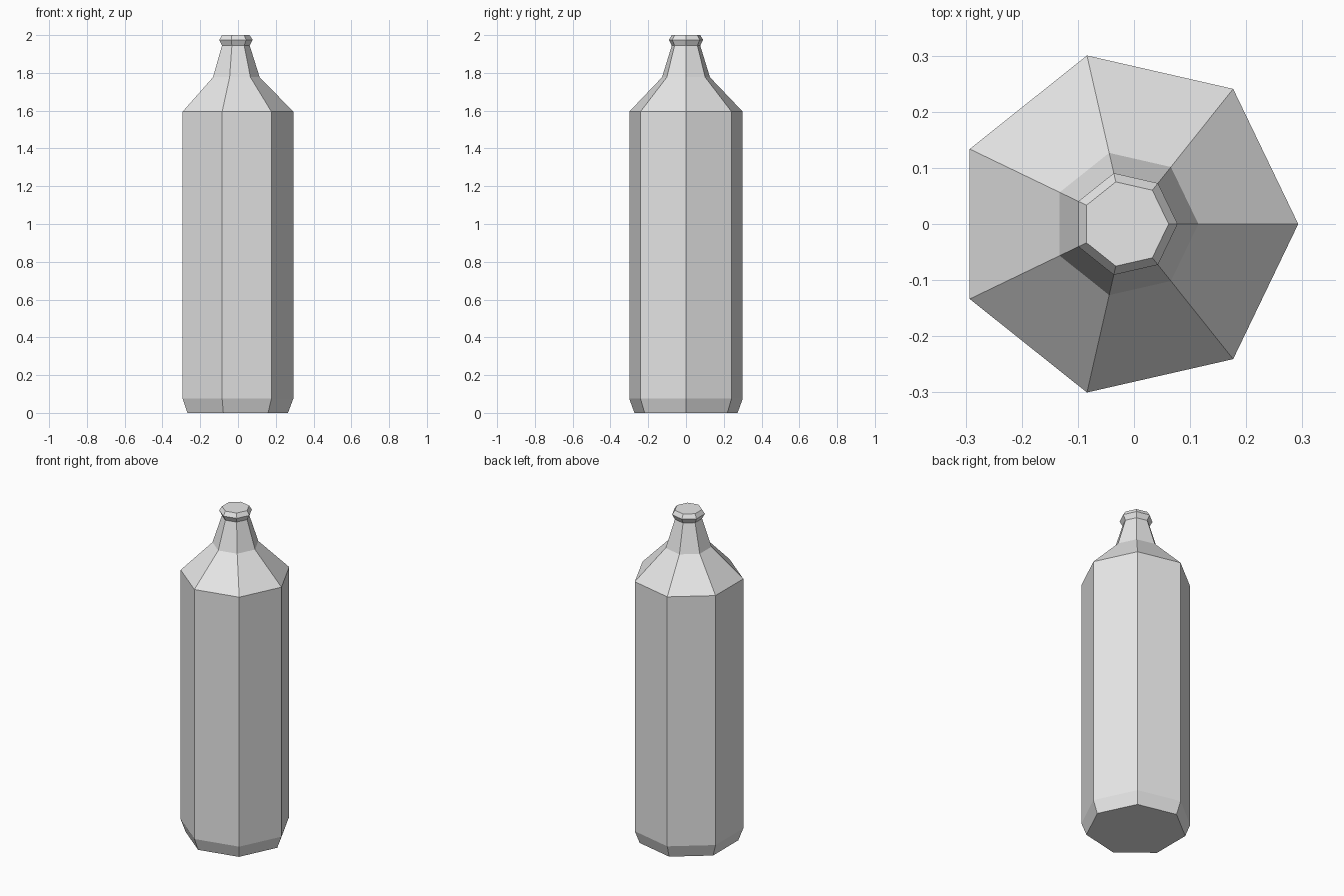
import bpy, bmesh, math

cube = bpy.data.objects.get("Cube")
if cube:
    bpy.data.objects.remove(cube, do_unlink=True)

SIDES = 7
CENTRE_X = -0.0153  # centres the seven-sided outline on its bounding box

# Single light grey colour
grey = bpy.data.materials.new("light grey")
grey.use_nodes = True
colour = (0.8, 0.8, 0.8, 1)
grey.diffuse_color = colour
grey.node_tree.nodes["Principled BSDF"].inputs["Base Color"].default_value = colour

# Bottle profile as (radius, height): base, body, shoulder, neck, lip
profile = [(0.28, 0), (0.308, 0.075), (0.308, 1.595), (0.13, 1.777),
           (0.077, 1.945), (0.093, 1.975), (0.077, 2.0)]

# One ring of vertices per profile point
bm = bmesh.new()
rings = []
for radius, z in profile:
    angles = [math.tau * i / SIDES for i in range(SIDES)]
    rings.append([bm.verts.new((CENTRE_X + radius * math.cos(a),
                                radius * math.sin(a), z)) for a in angles])

# Walls between rings, then the closed bottom and top
for low, high in zip(rings, rings[1:]):
    for i in range(SIDES):
        j = (i + 1) % SIDES
        bm.faces.new((low[i], low[j], high[j], high[i]))
bm.faces.new(rings[0][::-1])
bm.faces.new(rings[-1])
bmesh.ops.recalc_face_normals(bm, faces=bm.faces)

mesh = bpy.data.meshes.new("bottle")
bm.to_mesh(mesh)
bm.free()
mesh.materials.append(grey)
bottle = bpy.data.objects.new("bottle", mesh)
bpy.context.collection.objects.link(bottle)
